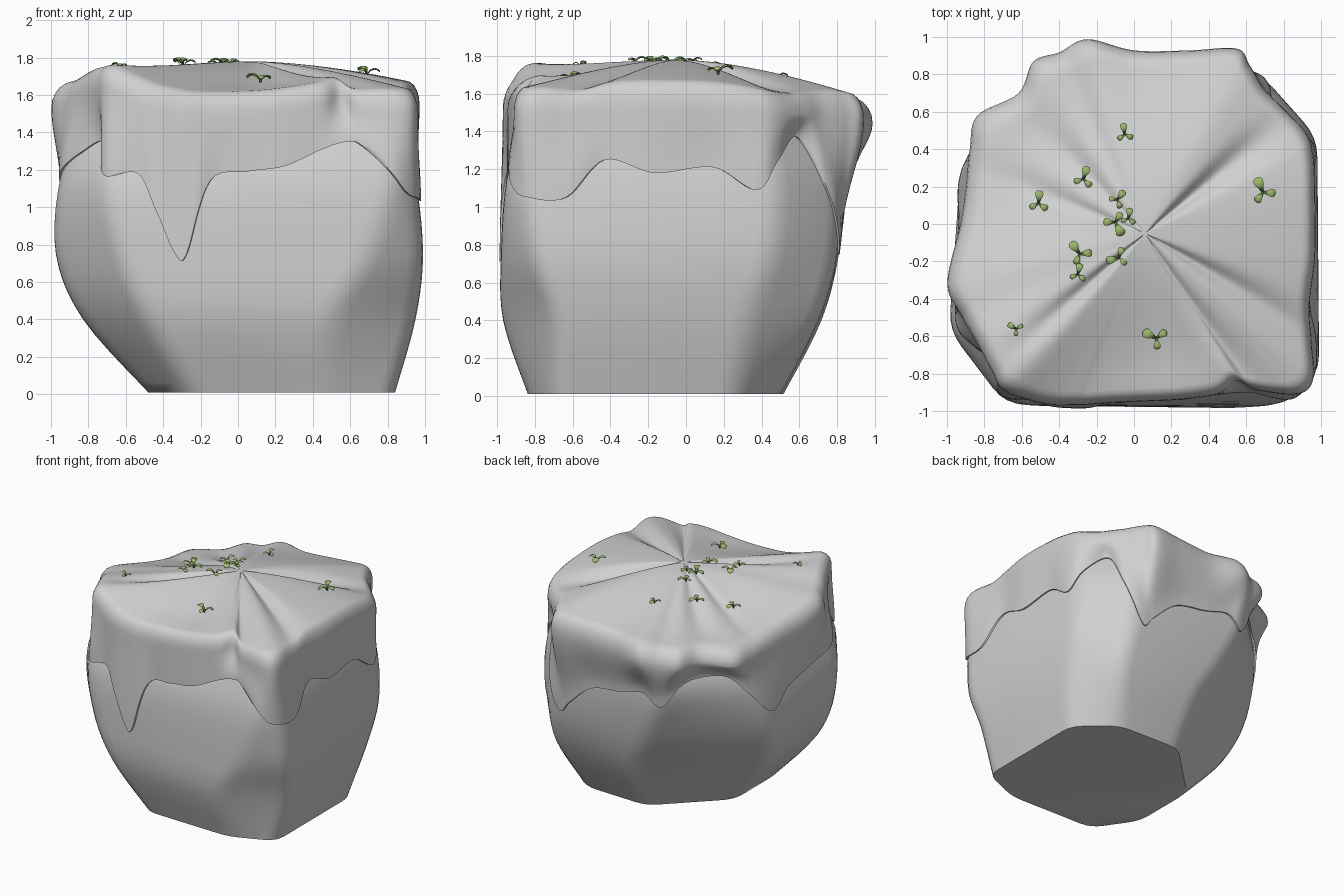
import bpy, bmesh, math
from mathutils import Vector
from mathutils.bvhtree import BVHTree

cube = bpy.data.objects.get("Cube")
if cube:
    bpy.data.objects.remove(cube, do_unlink=True)


def make_material(name, color):
    mat = bpy.data.materials.new(name)
    mat.use_nodes = True
    mat.diffuse_color = color
    mat.node_tree.nodes["Principled BSDF"].inputs["Base Color"].default_value = color
    return mat


stone = make_material("grey stone", (0.63, 0.63, 0.63, 1))
leaf_green = make_material("leaf green", (0.33, 0.48, 0.15, 1))
stem_green = make_material("dark stem green", (0.12, 0.2, 0.05, 1))


def finish(name, bm, materials, angle=50):
    bmesh.ops.recalc_face_normals(bm, faces=bm.faces)
    mesh = bpy.data.meshes.new(name)
    bm.to_mesh(mesh)
    bm.free()
    for mat in materials:
        mesh.materials.append(mat)
    obj = bpy.data.objects.new(name, mesh)
    bpy.context.collection.objects.link(obj)
    bpy.ops.object.select_all(action='DESELECT')
    obj.select_set(True)
    bpy.context.view_layer.objects.active = obj
    bpy.ops.object.shade_smooth_by_angle(angle=math.radians(angle))


def bridge(bm, rings):
    n = len(rings[0])
    for low, high in zip(rings, rings[1:]):
        for i in range(n):
            j = (i + 1) % n
            bm.faces.new((low[i], low[j], high[j], high[i]))


def catmull(a, b, c, d, t):
    return (b * 2 + (c - a) * t + (a * 2 - b * 5 + c * 4 - d) * t * t
            + (b * 3 - a - c * 3 + d) * t ** 3) / 2


def round_corners(ring, size):
    points = []
    for before, corner, after in zip(ring[-1:] + ring[:-1], ring, ring[1:] + ring[:1]):
        a, b = [corner + (p - corner) * min(.4, size / (p - corner).length) for p in (before, after)]
        points += [a * (1 - t) ** 2 + corner * 2 * t * (1 - t) + b * t * t
                   for t in (k / 4 for k in range(5))]
    return points


# Boulder: eight-cornered sections with chamfers that change with height
sections = [
    (0.01, [(.5, -.84), (.84, -.7), (.84, .26), (.56, .5), (0, .52), (-.48, .05), (-.48, -.5), (-.26, -.82)]),
    (.4, [(.5, -.97), (.95, -.7), (.94, .33), (.7, .7), (-.02, .72), (-.82, .12), (-.83, -.55), (-.48, -.95)]),
    (.75, [(.7, -.98), (.99, -.8), (.98, .45), (.68, .8), (-.2, .81), (-.93, .25), (-.98, -.55), (-.63, -.97)]),
    (1.15, [(.83, -.95), (.95, -.82), (.95, .47), (.64, .8), (-.38, .85), (-.87, .4), (-.96, -.58), (-.7, -.94)]),
    (1.45, [(.74, -.86), (.87, -.72), (.87, .4), (.56, .7), (-.36, .78), (-.78, .38), (-.84, -.48), (-.6, -.8)]),
]
bm = bmesh.new()
rows = [[Vector((x, y, z)) for x, y in pts] for z, pts in sections]
rows = rows[:1] + rows + rows[-1:]
rings = []
for quad in zip(rows, rows[1:], rows[2:], rows[3:]):
    for s in range(5):
        ring = [catmull(*corner, s / 5) for corner in zip(*quad)]
        rings.append([bm.verts.new(co) for co in round_corners(ring, .1)])
rings.append([bm.verts.new(co) for co in round_corners(rows[-1], .1)])
bridge(bm, rings)
bm.faces.new(rings[0])
bm.faces.new(rings[-1])
bmesh.ops.triangulate(bm, faces=bm.faces)
rock_tree = BVHTree.FromBMesh(bm)
finish("boulder", bm, [stone])

# Draped cap outline: x, y, rim height, hem height
outline = [Vector(p) for p in [
    (.97, -.17, 1.66, 1.18), (.97, .15, 1.65, 1.21), (.96, .37, 1.62, 1.09), (.92, .49, 1.6, 1.24),
    (.79, .63, 1.6, 1.37), (.7, .72, 1.6, 1.1), (.62, .85, 1.6, .76), (.55, .94, 1.58, .84),
    (.3, .93, 1.57, 1.02), (0, .93, 1.56, 1.07), (-.25, .99, 1.57, 1.12), (-.4, .92, 1.54, 1.03),
    (-.54, .87, 1.55, 1.2), (-.62, .7, 1.56, 1.27), (-.84, .58, 1.54, 1.26), (-.88, .4, 1.55, 1.1),
    (-.9, .2, 1.56, .92), (-.93, 0, 1.59, 1.05), (-1, -.32, 1.65, 1.13), (-.92, -.5, 1.68, 1.18),
    (-.84, -.64, 1.73, 1.28), (-.76, -.79, 1.77, 1.35), (-.7, -.89, 1.76, 1.17), (-.54, -.95, 1.68, 1.18),
    (-.43, -.97, 1.64, .97), (-.33, -.97, 1.62, .75), (-.27, -.97, 1.61, .75), (-.15, -.96, 1.61, 1.14),
    (.05, -.95, 1.62, 1.19), (.25, -.94, 1.64, 1.22), (.45, -.91, 1.67, 1.31), (.55, -.84, 1.7, 1.35),
    (.66, -.89, 1.63, 1.32), (.88, -.91, 1.62, 1.1), (.96, -.83, 1.62, 1.05), (.95, -.62, 1.61, 1.05),
    (.94, -.43, 1.65, 1.25)]]
center = Vector((.06, -.05, 1.78))
# Radial folds and broad hollows on the top: direction in degrees, width, depth
folds = [(39, 7, .1), (222, 5, .07), (330, 6, .06), (135, 6, .03), (158, 5, .03), (303, 5, .04)]
hollows = [(142, 45, .09), (277, 28, .045)]


def sag(direction, waves):
    heading = math.degrees(math.atan2(direction.y, direction.x))
    total = 0
    for angle, width, depth in waves:
        gap = (heading - angle + 180) % 360 - 180
        total += depth * math.exp(-(gap / width) ** 2)
    return total


def rock_radius(direction, z):
    start = Vector((center.x, center.y, z)) + direction * 3
    hit = rock_tree.ray_cast(start, -direction)[0]
    return 3 - (hit - start).length if hit else 0


def cap_column(p):
    flat = Vector((p[0] - center.x, p[1] - center.y, 0))
    radius, rim, hem = flat.length, p[2], p[3]
    direction = flat.normalized()
    fold, hollow = sag(direction, folds), sag(direction, hollows)
    softness = sag(direction, [(142, 45, 1)])
    edge = .92 - .07 * softness
    profile = []
    # gently sloping top
    for k in (.03, .1, .2, .3, .4, .5, .6, .7, .8, .9, 1):
        t = k * edge
        drop = ((center.z - rim) * t ** 1.7 + fold * 2.4 * t * (1 - t)
                + hollow * 6.75 * t * t * (1 - t))
        profile.append((radius * t, center.z - drop))
    # rounded shoulder
    start_z = profile[-1][1]
    shoulder_z = rim - .11 - .03 * softness
    for k in range(1, 6):
        a = k / 5 * math.pi / 2
        profile.append((radius * (edge + (.998 - edge) * math.sin(a)),
                        shoulder_z + (start_z - shoulder_z) * math.cos(a)))
    # hanging skirt that settles onto the boulder
    hem_radius = rock_radius(direction, hem) + .014
    for k in range(1, 10):
        t = k / 9
        z = shoulder_z + (hem - shoulder_z) * t
        blend = t * t * (3 - 2 * t)
        r = radius * .998 * (1 - blend) + hem_radius * blend
        profile.append((max(r, rock_radius(direction, z) + .014), z))
    profile.append((hem_radius - .04, hem + .005))
    return [center + direction * r + Vector((0, 0, z - center.z)) for r, z in profile]


columns = []
count = len(outline)
for i in range(count):
    quad = [outline[(i + k) % count] for k in (-1, 0, 1, 2)]
    columns += [cap_column(catmull(*quad, s / 7)) for s in range(7)]
bm = bmesh.new()
rings = [[bm.verts.new(co) for co in ring] for ring in zip(*columns)]
bridge(bm, rings)
tip = bm.verts.new(center)
for a, b in zip(rings[0], rings[0][1:] + rings[0][:1]):
    bm.faces.new((a, b, tip))
cap_tree = BVHTree.FromBMesh(bm)
finish("draped_cap", bm, [stone], 60)


# Sprouts: three arching leaves, dark at the stem and light at the tip
def leaf(bm, base, heading, size):
    out = Vector((math.cos(heading), math.sin(heading), 0))
    side = Vector((-out.y, out.x, 0))
    up = Vector((0, 0, 1))
    shape = [(0, -.1, .09), (.1, .25, .09), (.3, .45, .15), (.55, .55, .28),
             (.8, .5, .32), (.95, .4, .22), (1, .36, .07)]
    rows = []
    for reach, lift, half in shape:
        mid = base + (out * reach + up * lift) * size
        rows.append([bm.verts.new(mid + (side * half * math.cos(a) + up * .08 * math.sin(a)) * size)
                     for a in (k * math.pi / 3 for k in range(6))])
    before = len(bm.faces)
    bridge(bm, rows)
    bm.faces.new(rows[-1])
    bm.faces.ensure_lookup_table()
    for k in range(before, len(bm.faces)):
        bm.faces[k].material_index = 0 if k - before >= 12 else 1


# position, leaf length and direction of the longest leaf
sprouts = [(-.05, .48, .06, 1.7), (-.27, .24, .07, 1.3), (-.51, .11, .07, 1.5), (-.09, .13, .06, .9),
           (-.1, .01, .08, 5.2), (-.03, .03, .055, 1.4), (-.29, -.16, .08, 2.2), (-.3, -.27, .06, 1.4),
           (-.08, -.18, .07, 3.4), (-.63, -.56, .05, 2.6), (.12, -.61, .08, 2.7), (.69, .17, .085, 2)]
for n, (x, y, size, heading) in enumerate(sprouts):
    ground = cap_tree.ray_cast(Vector((x, y, 3)), Vector((0, 0, -1)))[0]
    bm = bmesh.new()
    for k in range(3):
        leaf(bm, ground, heading + k * math.tau / 3, size * (1, .75, .8)[k])
    finish(f"sprout_{n + 1}", bm, [leaf_green, stem_green])
